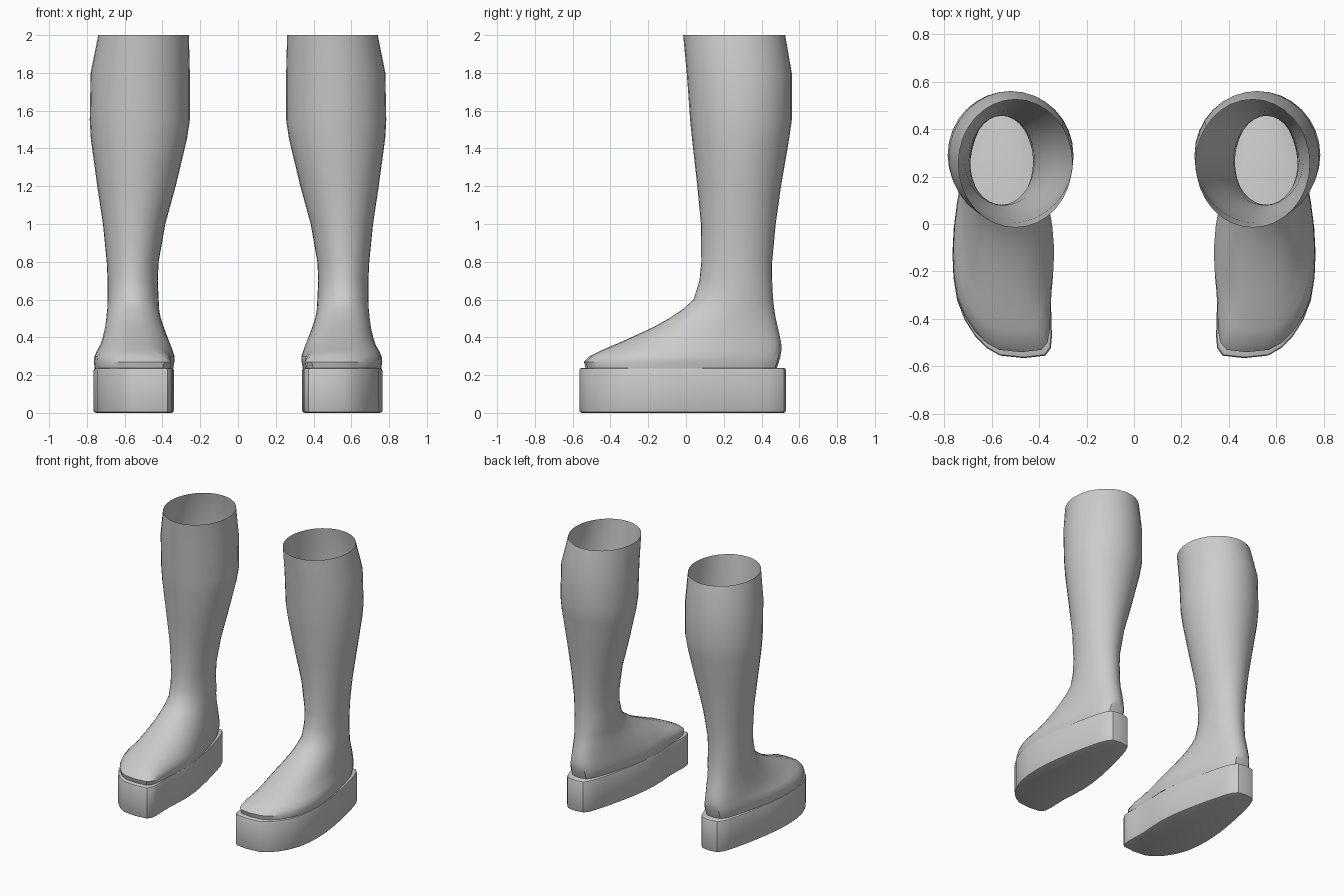
import bpy, bmesh, math

SEGS = 32

grey = bpy.data.materials.new("boot grey")
grey.diffuse_color = (0.6, 0.6, 0.6, 1)


def outline(z, front, back, toe_x, toe_w, heel_x, heel_w, power, inset=0.0):
    """Horizontal foot-shaped loop, blending from toe width to heel width."""
    pts = []
    front, back = front + inset, back - inset
    for i in range(SEGS):
        a = 2 * math.pi * i / SEGS
        y = (front + back) / 2 - math.cos(a) * (back - front) / 2
        t = min(max((y + 0.2) / 0.75, 0), 1)
        t = t * t * (3 - 2 * t)
        c = toe_x + (heel_x - toe_x) * t - 0.9 * max(0, -0.25 - y) ** 2
        h = toe_w + (heel_w - toe_w) * t - inset
        s = math.sin(a)
        pts.append((c + h * math.copysign(abs(s) ** power, s), y, z))
    return pts


def loft(name, rings, caps):
    """Skin the loops, then mirror to make the pair."""
    bm = bmesh.new()
    loops = [[bm.verts.new(p) for p in r] for r in rings]
    for lo, hi in zip(loops, loops[1:]):
        for i in range(SEGS):
            j = (i + 1) % SEGS
            bm.faces.new((lo[i], lo[j], hi[j], hi[i]))
    if caps:
        bm.faces.new(loops[0][::-1])
        bm.faces.new(loops[-1])
    me = bpy.data.meshes.new(name)
    bm.to_mesh(me)
    bm.free()
    me.materials.append(grey)
    ob = bpy.data.objects.new(name, me)
    bpy.context.collection.objects.link(ob)
    mod = ob.modifiers.new("pair", 'MIRROR')
    mod.use_mirror_merge = False
    bpy.ops.object.select_all(action='DESELECT')
    ob.select_set(True)
    bpy.context.view_layer.objects.active = ob
    bpy.ops.object.shade_smooth_by_angle(angle=math.radians(35))
    return ob


# Thick platform soles with softened edges
sole = (-0.565, 0.53, 0.552, 0.217, 0.56, 0.145, 0.5)
loft("platform_soles", [outline(z, *sole, inset=d) for z, d in
     ((0, 0.014), (0.004, 0.004), (0.014, 0), (0.224, 0), (0.234, 0.004), (0.238, 0.014))], True)

# Foot: height, front y, back y, toe centre and half width, heel centre and half width, roundness
foot = [
    (0.235, -0.530, 0.480, 0.550, 0.212, 0.560, 0.132, 0.55),
    (0.270, -0.540, 0.492, 0.550, 0.218, 0.560, 0.140, 0.55),
    (0.300, -0.510, 0.500, 0.548, 0.218, 0.560, 0.142, 0.60),
    (0.330, -0.450, 0.505, 0.545, 0.208, 0.560, 0.143, 0.68),
    (0.360, -0.380, 0.505, 0.540, 0.196, 0.560, 0.143, 0.75),
    (0.400, -0.290, 0.498, 0.540, 0.184, 0.560, 0.140, 0.80),
    (0.450, -0.180, 0.487, 0.543, 0.170, 0.558, 0.136, 0.85),
    (0.500, -0.090, 0.475, 0.548, 0.156, 0.558, 0.133, 0.90),
    (0.550, -0.015, 0.467, 0.552, 0.145, 0.557, 0.132, 0.95),
]
# Shaft: height, front y, back y, inner x, outer x
shaft = [
    (0.60, 0.040, 0.461, 0.420, 0.691), (0.70, 0.071, 0.456, 0.425, 0.690),
    (0.80, 0.081, 0.456, 0.420, 0.695), (1.00, 0.079, 0.475, 0.385, 0.715),
    (1.20, 0.060, 0.503, 0.330, 0.745), (1.45, 0.032, 0.546, 0.270, 0.779),
    (1.55, 0.022, 0.560, 0.255, 0.785), (1.80, 0.004, 0.560, 0.255, 0.780),
    (2.00, -0.015, 0.525, 0.260, 0.740),
]
rings = [outline(*r) for r in foot]
for z, f, b, x0, x1 in shaft:
    c, h = (x0 + x1) / 2, (x1 - x0) / 2
    rings.append(outline(z, f, b, c, h, c, h, 1.0))
loft("boot_uppers", rings, False)
